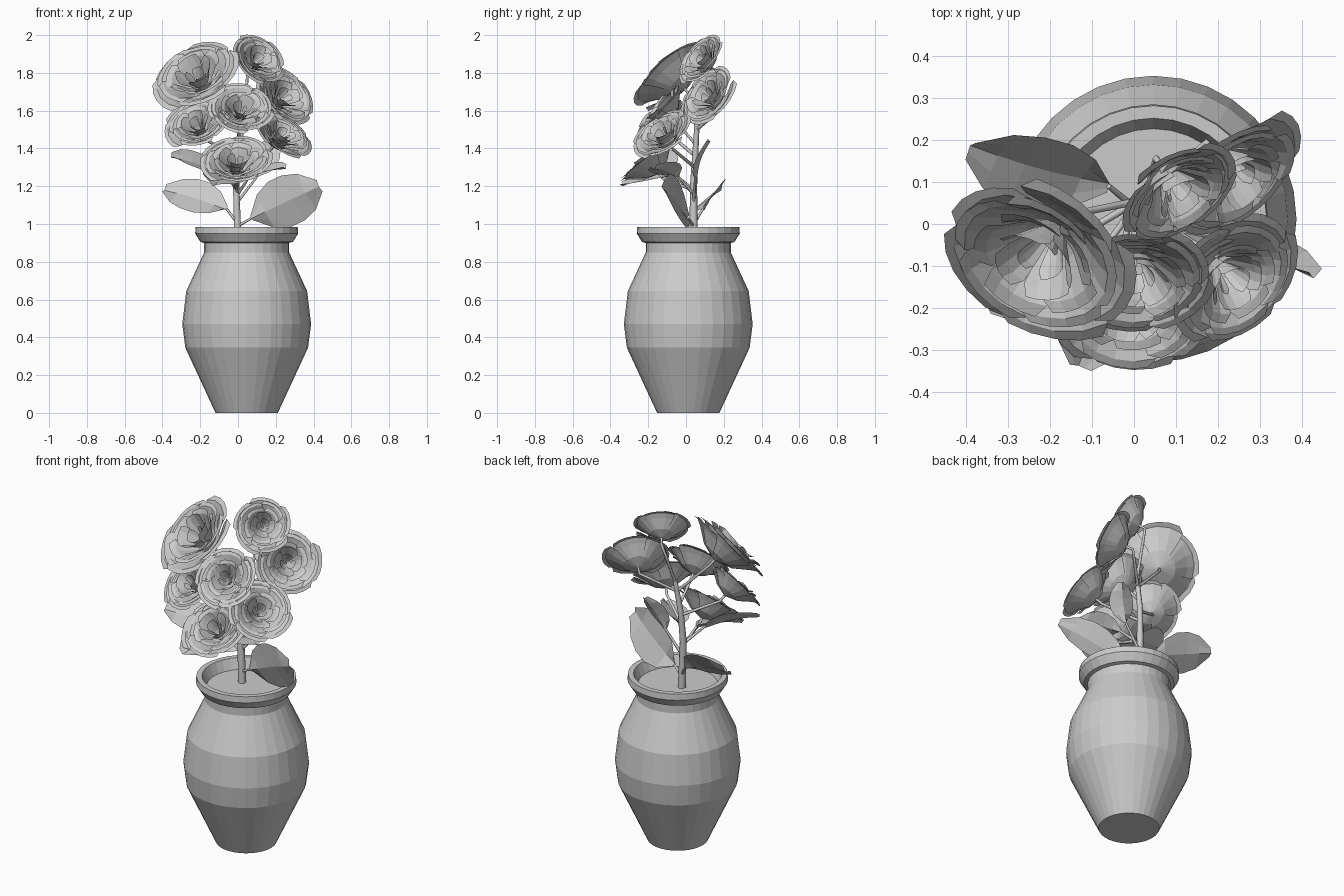
import bpy, math, random
from mathutils import Vector

if "Cube" in bpy.data.objects:
    bpy.data.objects.remove(bpy.data.objects["Cube"])
random.seed(4)


def add_mesh(name, verts, faces):
    me = bpy.data.meshes.new(name)
    me.from_pydata([tuple(v) for v in verts], [], faces)
    me.update()
    ob = bpy.data.objects.new(name, me)
    bpy.context.collection.objects.link(ob)
    return ob


def lathe(name, profile, n, centre):
    verts, faces = [], []
    for r, z in profile:
        for i in range(n):
            a = 2 * math.pi * i / n
            verts.append((centre[0] + r * math.cos(a), centre[1] + r * math.sin(a), z))
    for k in range(len(profile) - 1):
        for i in range(n):
            j = (i + 1) % n
            faces.append((k * n + i, k * n + j, (k + 1) * n + j, (k + 1) * n + i))
    faces.append(tuple(reversed(range(n))))
    last = (len(profile) - 1) * n
    faces.append(tuple(range(last, last + n)))
    return add_mesh(name, verts, faces)


def tube(name, points, radius, tip=0.6):
    cu = bpy.data.curves.new(name, 'CURVE')
    cu.dimensions = '3D'
    cu.bevel_depth = radius
    cu.bevel_resolution = 1
    cu.use_fill_caps = True
    sp = cu.splines.new('POLY')
    sp.points.add(len(points) - 1)
    for i, p in enumerate(points):
        sp.points[i].co = (*p, 1)
        sp.points[i].radius = 1 + (tip - 1) * i / (len(points) - 1)
    ob = bpy.data.objects.new(name, cu)
    bpy.context.collection.objects.link(ob)
    return ob


# Petal rings: petals, angular width in degrees, profile (radius, height) from base to lip
RINGS = [
    (5, 82, [(0.04, -0.08), (0.42, 0.06), (0.75, 0.32), (0.92, 0.43), (1.03, 0.42)]),
    (5, 82, [(0.04, -0.06), (0.36, 0.10), (0.62, 0.36), (0.76, 0.48), (0.86, 0.49)]),
    (5, 78, [(0.04, -0.04), (0.27, 0.12), (0.44, 0.34), (0.54, 0.48), (0.65, 0.54)]),
    (4, 92, [(0.03, -0.02), (0.20, 0.14), (0.31, 0.34), (0.38, 0.46), (0.44, 0.56)]),
    (3, 105, [(0.03, 0.0), (0.12, 0.14), (0.17, 0.28), (0.21, 0.38), (0.24, 0.46)]),
]


def bloom(name, centre, normal, R):
    n = Vector(normal).normalized()
    q = n.to_track_quat('Z', 'Y')
    base = Vector(centre) - n * 0.3 * R
    verts, faces = [], []
    spread = [1, 1, 1, 0.96, 0.70]
    for count, width, prof in RINGS:
        start = random.uniform(0, 2 * math.pi)
        for p in range(count):
            mid = start + 2 * math.pi * p / count
            lift = random.uniform(-0.05, 0.05)
            grow = random.uniform(0.94, 1.05)
            o = len(verts)
            for i, (r, h) in enumerate(prof):
                for j in range(5):
                    s = j / 2 - 1
                    a = mid + math.radians(width / 2) * s * spread[i]
                    # one edge tucks under its neighbour
                    rr = r * (grow + 0.04 * s)
                    hh = h + (lift - 0.03 * s) * i / 4
                    v = Vector((rr * math.cos(a), rr * math.sin(a), hh)) * R
                    verts.append(base + q @ v)
            for i in range(4):
                for j in range(4):
                    c = o + i * 5 + j
                    faces.append((c, c + 1, c + 6, c + 5))
    add_mesh(name, verts, faces)
    return base - n * 0.08 * R


def leaf(name, start, end, across, width, fold=0.02):
    a, b = Vector(start), Vector(end)
    ax = b - a
    w = Vector(across)
    w = (w - ax * w.dot(ax) / ax.dot(ax)).normalized()
    n = ax.cross(w).normalized()
    if n.z < 0:
        n = -n
    verts, faces = [], []
    for i, wide in enumerate([0.10, 0.74, 1.0, 1.0, 0.80, 0.25]):
        t = i / 5
        for j in range(5):
            s = j / 2 - 1
            bend = fold * (abs(s) - 0.5) + 0.015 * math.sin(math.pi * t)
            verts.append(a + ax * t + w * wide * width / 2 * s + n * bend)
    for i in range(5):
        for j in range(4):
            c = i * 5 + j
            faces.append((c, c + 1, c + 6, c + 5))
    return add_mesh(name, verts, faces)


# Vase with rim, inner wall and soil
lathe("vase", [(0.165, 0), (0.325, 0.345), (0.341, 0.47), (0.32, 0.645), (0.225, 0.85),
               (0.225, 0.90), (0.245, 0.905), (0.273, 0.95), (0.27, 0.985),
               (0.24, 0.985), (0.215, 0.925)], 32, (0.046, 0.012))

# Main stem
STEM = [Vector(p) for p in [(0.0, 0.04, 0.91), (-0.01, 0.04, 1.2), (0.0, 0.05, 1.38), (0.03, 0.06, 1.56)]]
tube("main_stem", STEM, 0.022, 0.6)


def on_stem(z):
    for a, b in zip(STEM, STEM[1:]):
        if z <= b.z:
            return a.lerp(b, (z - a.z) / (b.z - a.z))
    return STEM[-1].copy()


# Blooms with side stems: centre, facing direction, radius, height where the stem forks
BLOOMS = [
    ((-0.215, -0.065, 1.775), (-0.36, -0.64, 0.66), 0.235, 1.50),
    ((0.10, 0.09, 1.865), (0.48, -0.67, 0.56), 0.155, 1.55),
    ((0.235, 0.125, 1.67), (0.58, -0.65, 0.49), 0.178, 1.50),
    ((0.01, -0.12, 1.60), (0.08, -0.72, 0.66), 0.168, 1.42),
    ((-0.215, -0.13, 1.52), (-0.30, -0.68, 0.66), 0.168, 1.36),
    ((0.225, -0.12, 1.465), (0.50, -0.52, 0.69), 0.168, 1.30),
    ((-0.01, -0.19, 1.32), (-0.08, -0.65, 0.75), 0.185, 1.18),
]
for i, (c, n, R, fork) in enumerate(BLOOMS):
    base = bloom(f"rose_bloom_{i + 1}", c, n, R)
    root = on_stem(fork)
    bend = base - Vector(n).normalized() * 0.04
    tube(f"bloom_stem_{i + 1}", [root, root.lerp(bend, 0.6), bend, base], 0.009, 0.8)

# Leaves with stalks: root on stem, start, tip, across direction, width
LEAVES = [
    ((0, 0.04, 1.0), (-0.06, 0.09, 1.08), (-0.39, 0.18, 1.185), (0.1, 0.7, 0.7), 0.24),
    ((0, 0.04, 0.99), (0.07, 0.01, 1.03), (0.43, -0.12, 1.20), (-0.35, -0.15, 0.9), 0.27),
    ((0, 0.04, 1.18), (-0.08, -0.07, 1.27), (-0.35, -0.19, 1.36), (0.3, -0.7, -0.5), 0.19),
    ((0, 0.04, 1.12), (0.10, 0.05, 1.25), (0.19, 0.12, 1.44), (0.9, -0.2, -0.3), 0.15),
    ((0, 0.04, 1.16), (0.06, -0.04, 1.25), (0.25, -0.17, 1.30), (0.5, 0.6, 0.3), 0.16),
    ((0, 0.04, 1.16), (-0.03, -0.06, 1.26), (-0.13, -0.34, 1.21), (1, -0.2, -0.3), 0.22),
]
for i, (root, a, b, across, w) in enumerate(LEAVES):
    leaf(f"leaf_{i + 1}", a, b, across, w)
    tube(f"leaf_stalk_{i + 1}", [root, Vector(root).lerp(Vector(a), 0.5), a], 0.009, 0.7)
